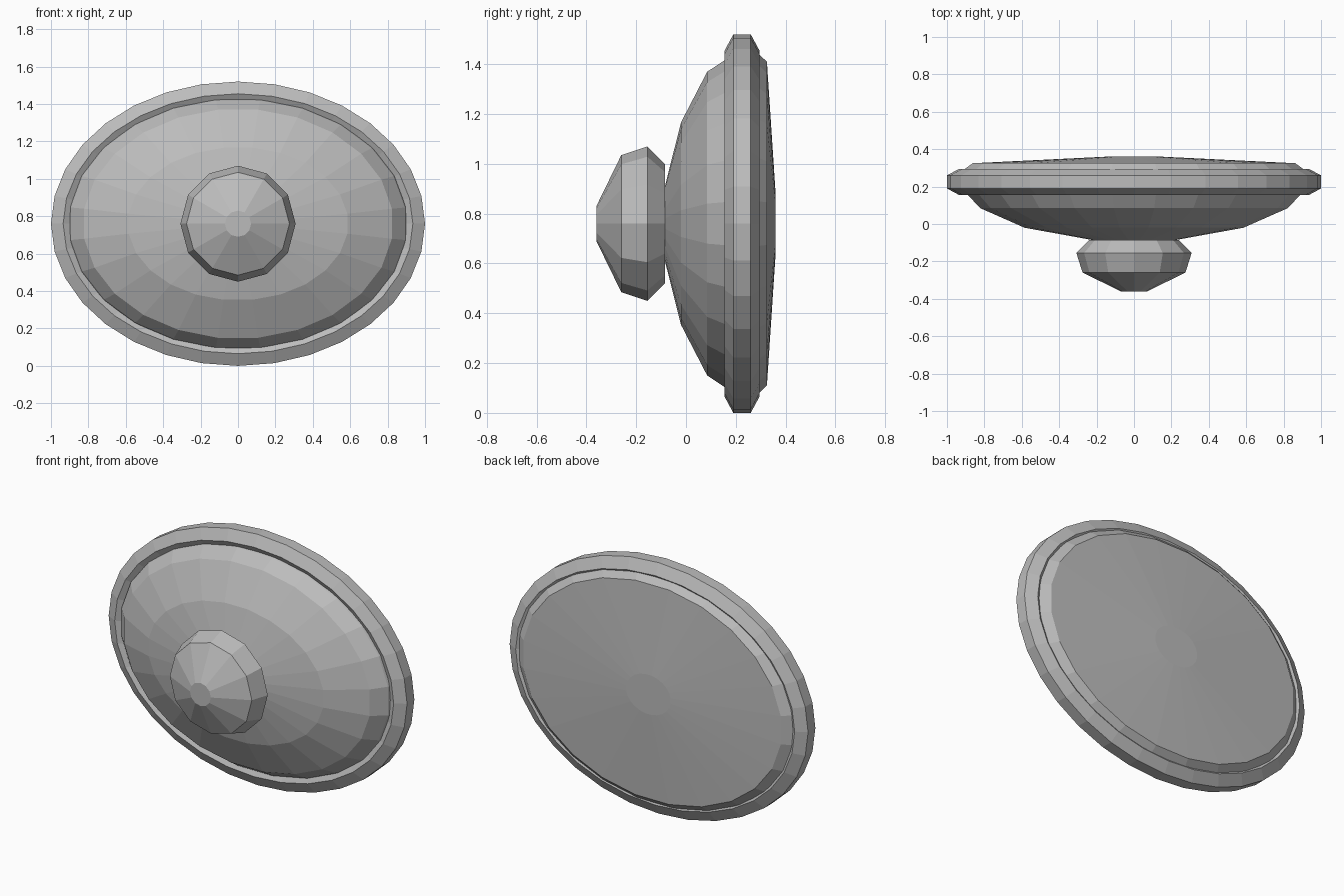
import bpy, bmesh
from math import sin, cos, pi

cube = bpy.data.objects.get("Cube")
if cube:
    bpy.data.objects.remove(cube, do_unlink=True)

CENTRE_Z = 0.76

grey = bpy.data.materials.new("plain grey")
grey.use_nodes = True
colour = (0.5, 0.5, 0.5, 1)
grey.diffuse_color = colour
grey.node_tree.nodes["Principled BSDF"].inputs["Base Color"].default_value = colour


def lathe(name, rings, sides, offset=0.0, closed=False):
    """Skin elliptical rings (y, x radius, z radius) along the y axis."""
    bm = bmesh.new()
    loops = []
    for y, rx, rz in rings:
        angles = [2 * pi * (i + offset) / sides for i in range(sides)]
        loops.append([bm.verts.new((rx * cos(a), y, CENTRE_Z + rz * sin(a)))
                      for a in angles])
    pairs = list(zip(loops, loops[1:]))
    if closed:
        pairs.append((loops[-1], loops[0]))
    else:
        bm.faces.new(loops[0])
        bm.faces.new(loops[-1])
    for a, b in pairs:
        for i in range(sides):
            j = (i + 1) % sides
            bm.faces.new((a[i], a[j], b[j], b[i]))
    bmesh.ops.recalc_face_normals(bm, faces=bm.faces)
    mesh = bpy.data.meshes.new(name)
    bm.to_mesh(mesh)
    bm.free()
    mesh.materials.append(grey)
    obj = bpy.data.objects.new(name, mesh)
    bpy.context.collection.objects.link(obj)
    return obj


# Domed oval body with a shallow cone back
lathe("domed_body", [
    (-0.09, 0.20, 0.13),
    (-0.02, 0.59, 0.41),
    (0.085, 0.83, 0.615),
    (0.16, 0.90, 0.665),
    (0.27, 0.945, 0.71),
    (0.325, 0.87, 0.655),
    (0.36, 0.15, 0.12),
], 24, offset=0.5)

# Hexagonal-section ring around the edge
ring = []
for k in range(6):
    a = k * pi / 3
    bulge = 0.065 * sin(a) / sin(pi / 3)
    ring.append((0.225 + 0.07 * cos(a), 0.935 + bulge, 0.695 + bulge))
lathe("edge_ring", ring, 32, closed=True)

# Faceted knob on the front
lathe("front_knob", [
    (-0.36, 0.07, 0.07),
    (-0.26, 0.275, 0.275),
    (-0.155, 0.308, 0.31),
    (-0.085, 0.24, 0.24),
], 12)
